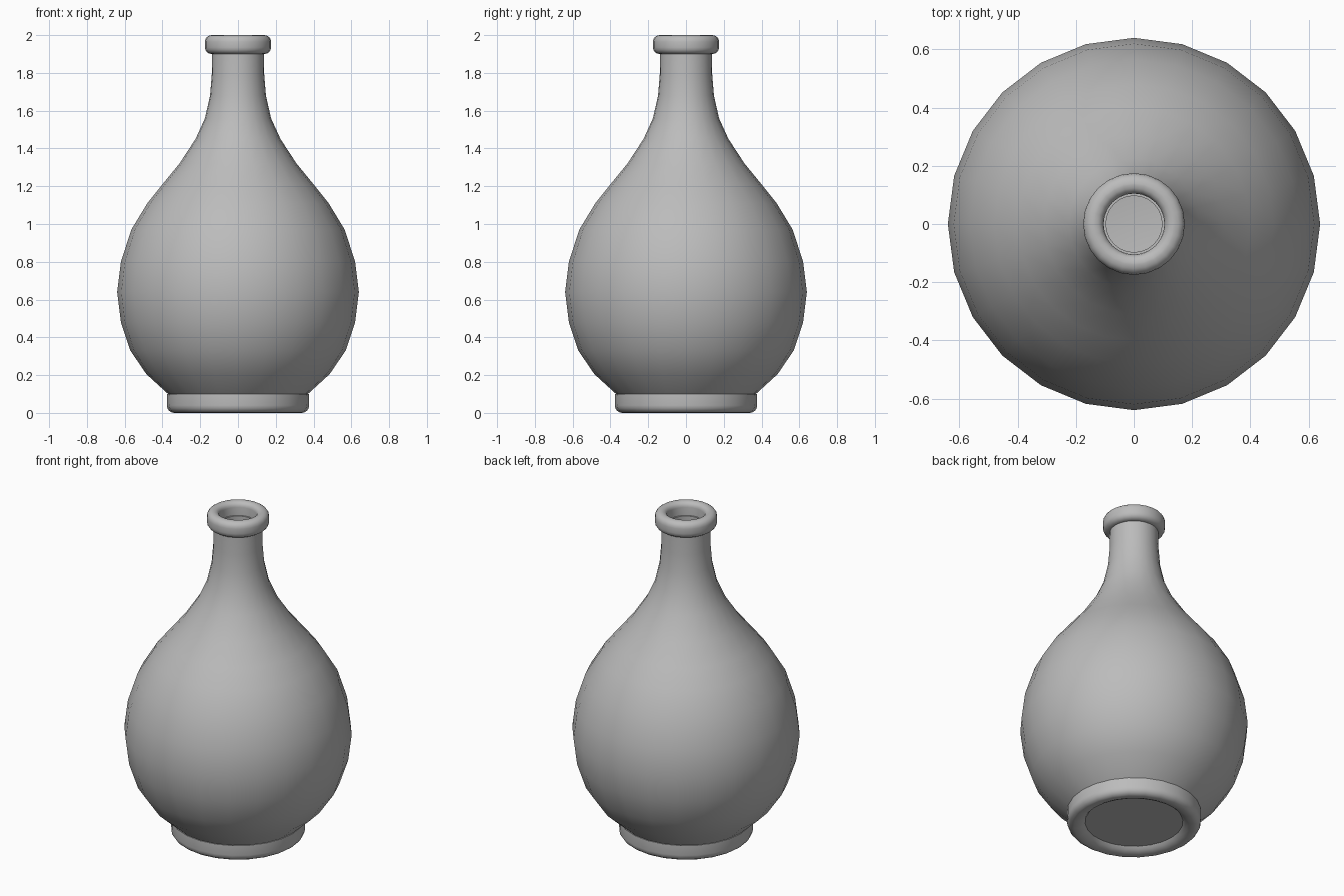
import bpy
import bmesh
import math

SIDES = 24

cube = bpy.data.objects.get("Cube")
if cube:
    bpy.data.objects.remove(cube, do_unlink=True)

# One plain grey for the whole bottle
grey = bpy.data.materials.new("bottle_grey")
grey.use_nodes = True
colour = (0.5, 0.5, 0.5, 1)
grey.diffuse_color = colour
grey.node_tree.nodes["Principled BSDF"].inputs["Base Color"].default_value = colour


def lathe(name, profile, closed=False):
    """Revolve an (r, z) profile around z; points with r = 0 become poles."""
    bm = bmesh.new()
    verts = [bm.verts.new((r, 0, z)) for r, z in profile]
    pairs = list(zip(verts, verts[1:]))
    if closed:
        pairs.append((verts[-1], verts[0]))
    edges = [bm.edges.new(p) for p in pairs]
    bmesh.ops.spin(bm, geom=verts + edges, axis=(0, 0, 1), cent=(0, 0, 0),
                   angle=math.tau, steps=SIDES, use_merge=True)
    bmesh.ops.remove_doubles(bm, verts=bm.verts, dist=0.0005)
    bmesh.ops.recalc_face_normals(bm, faces=bm.faces)
    mesh = bpy.data.meshes.new(name)
    bm.to_mesh(mesh)
    bm.free()
    mesh.materials.append(grey)
    obj = bpy.data.objects.new(name, mesh)
    bpy.context.collection.objects.link(obj)
    bpy.ops.object.select_all(action="DESELECT")
    obj.select_set(True)
    bpy.context.view_layer.objects.active = obj
    bpy.ops.object.shade_smooth_by_angle(angle=math.radians(35))
    return obj


def corner(r, z, radius, start, end, steps=4):
    """Arc of profile points, angles in degrees."""
    angles = [math.radians(start + (end - start) * i / steps) for i in range(steps + 1)]
    return [(r + radius * math.cos(a), z + radius * math.sin(a)) for a in angles]


# Body: outer wall, then the inner wall back down to the floor
outer = [(0.37, 0.1), (0.485, 0.205), (0.57, 0.33), (0.62, 0.48), (0.64, 0.64),
         (0.62, 0.80), (0.565, 0.97), (0.48, 1.11), (0.40, 1.21), (0.31, 1.32),
         (0.225, 1.45), (0.175, 1.56), (0.148, 1.68), (0.139, 1.79), (0.137, 1.92)]
WALL = 0.04
inner = [(r - WALL, z) for r, z in reversed(outer[1:])]
lathe("bottle_body", [(0, 0.08), (0.37, 0.08)] + outer + inner
      + [(0.34, 0.14), (0, 0.14)])

# Lip: rounded ring around the mouth
lip = (corner(0.14, 1.935, 0.035, -90, 0) + corner(0.14, 1.965, 0.035, 0, 90)
       + corner(0.135, 1.97, 0.03, 90, 180) + [(0.105, 1.9)])
lathe("mouth_lip", lip, closed=True)

# Foot: low ring with a rounded lower edge and a shallow recess underneath
foot = ([(0, 0.1), (0.375, 0.1)] + corner(0.337, 0.04, 0.04, 0, -90)
        + [(0.312, 0.004), (0.29, 0.014), (0.275, 0.03), (0, 0.03)])
lathe("foot_ring", foot)
